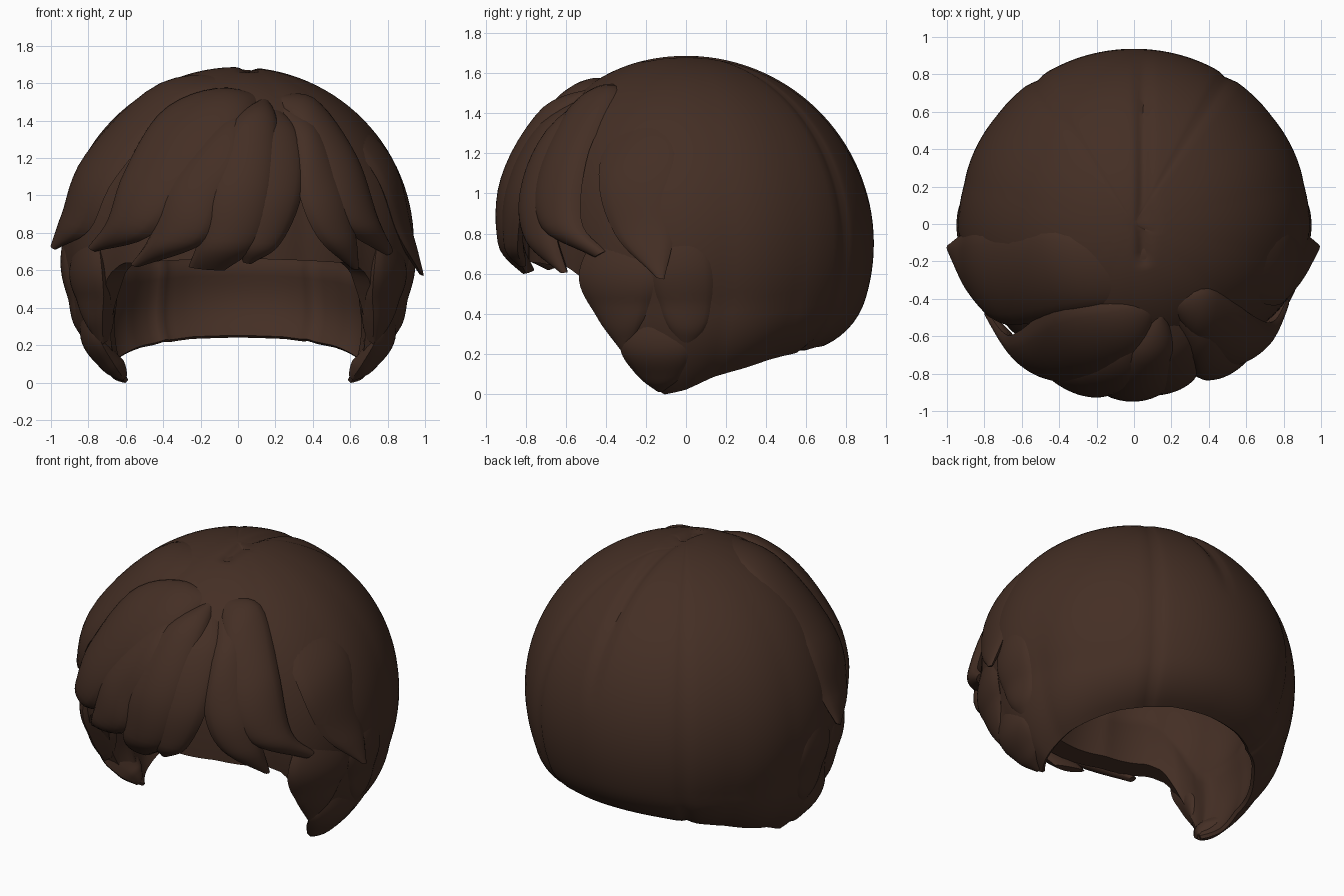
import bpy, bmesh, math
from mathutils import Vector

if "Cube" in bpy.data.objects:
    bpy.data.objects.remove(bpy.data.objects["Cube"])

C, R = 0.75, 0.925            # centre height and radius of the head sphere
mat = bpy.data.materials.new("dark brown hair")
mat.diffuse_color = (0.058, 0.028, 0.018, 1)
mat.use_nodes = True
mat.node_tree.nodes["Principled BSDF"].inputs["Base Color"].default_value = mat.diffuse_color


def finish(name, bm):
    for v in bm.verts:                               # widen the lower sides
        v.co.x *= 1 + .12 * min(1, max(0, (.45 - v.co.z) / .45))
    bmesh.ops.remove_doubles(bm, verts=bm.verts, dist=0.0005)
    bmesh.ops.recalc_face_normals(bm, faces=bm.faces)
    me = bpy.data.meshes.new(name)
    bm.to_mesh(me)
    bm.free()
    ob = bpy.data.objects.new(name, me)
    bpy.context.collection.objects.link(ob)
    me.materials.append(mat)
    bpy.context.view_layer.objects.active = ob
    ob.select_set(True)
    bpy.ops.object.shade_smooth_by_angle(angle=math.radians(40))
    ob.select_set(False)


def skin(bm, rows, closed):
    n = len(rows[0])
    for a, b in zip(rows, rows[1:]):
        for i in range(n if closed else n - 1):
            j = (i + 1) % n
            bm.faces.new((a[i], a[j], b[j], b[i]))


# --- cap: hollow dome with a hemline that varies around the head ---
HEM = [(0, .65), (46, .63), (53, .57), (59, .42), (66, .2), (72, .06), (78, .0),
       (90, .035), (110, .10), (135, .16), (160, .195), (180, .2)]


def hem(deg):
    for (a, za), (b, zb) in zip(HEM, HEM[1:]):
        if deg <= b:
            return za + (zb - za) * (deg - a) / (b - a)
    return HEM[-1][1]


def cap():
    bm = bmesh.new()
    N, M = 160, 44
    outer = [[] for _ in range(M + 1)]
    inner = [[] for _ in range(M + 1)]
    for i in range(N):
        az = 2 * math.pi * i / N                     # 0 is the front
        deg = math.degrees(az)
        deg = min(deg, 360 - deg)
        tmax = math.acos((hem(deg) - C) / R)
        front = max(0, math.cos(az))
        back = max(0, -math.cos(az))
        face = min(1, max(0, (72 - deg) / 15))       # thick rim around the face
        for k in range(M + 1):
            t = 0.01 + 0.99 * k / M
            th = tmax * t
            d = Vector((math.sin(az) * math.sin(th), -math.cos(az) * math.sin(th), math.cos(th)))
            r = R + .012 - .15 * front ** 2 * math.sin(th) ** 4
            r += .014 * (abs(math.sin(az * 7)) - .6) * min(1, t * t * 1.5) * (1 - back)
            r -= .08 * back * max(0, (t - .85) / .15) ** 2
            p = d * r
            if p.y > -.2 and d.z > -.1:              # parting seam
                r -= .025 * math.exp(-((p.x - .05) / .035) ** 2) * min(1, max(0, d.z - .2) * 2)
            for s in (148, 214):                     # back panel seams
                r -= .014 * math.exp(-((math.degrees(az) - s) / 2.2) ** 2) * min(1, t * 2)
            outer[k].append(bm.verts.new(d * r + Vector((0, 0, C))))
            rim = .02 + .10 * face
            thick = rim + (.20 - rim) * min(1, (1 - t) * 5)
            inner[k].append(bm.verts.new(d * (r - thick) + Vector((0, 0, C))))
    skin(bm, outer, True)
    skin(bm, inner, True)
    skin(bm, [outer[-1], inner[-1]], True)
    bm.faces.new(outer[0])
    bm.faces.new(inner[0])
    finish("hair_cap", bm)


# --- points on the head sphere seen from the front, side or top ---
def F(x, z, r=R):
    return Vector((x, -math.sqrt(max(.0004, r * r - x * x - (z - C) ** 2)), z - C))


def S(y, z, s=1, r=.935):
    return Vector((s * math.sqrt(max(.0004, r * r - y * y - (z - C) ** 2)), y, z - C))


def T(x, y, r=R):
    return Vector((x, y, math.sqrt(max(.0004, r * r - x * x - y * y))))


def spline(pts, t):
    n = len(pts) - 1
    f = min(t * n, n - 1e-6)
    i = int(f)
    f -= i
    p1, p2 = pts[i], pts[i + 1]
    p0 = pts[i - 1] if i else 2 * p1 - p2
    p3 = pts[i + 2] if i + 2 <= n else 2 * p2 - p1
    return .5 * (2 * p1 + (p2 - p0) * f + (2 * p0 - 5 * p1 + 4 * p2 - p3) * f * f
                 + (3 * p1 - p0 - 3 * p2 + p3) * f ** 3)


# --- lock: pillowy leaf between two edge curves lying on the sphere ---
def lock(name, a, b, h=.05, sink=.04, tip=0.0):
    bm = bmesh.new()
    M, W = 24, 12
    rows = []
    for k in range(M + 1):
        t = k / M
        pa, pb = spline(a, t), spline(b, t)
        ramp = min(1, t * 4 + .02) ** .5 * min(1, (1 - t) * 4 + .12) ** .5
        curl = tip * max(0, (t - .4) / .6) ** 1.3
        top, low = [], []
        for j in range(W + 1):
            u = j / W
            p = pa.lerp(pb, u)
            r = pa.length * (1 - u) + pb.length * u + curl
            q = (1 - (2 * u - 1) ** 2) ** .6
            d = p.normalized()
            top.append(bm.verts.new(d * (r - .01 + h * ramp * q) + Vector((0, 0, C))))
            if 0 < j < W:
                low.append(bm.verts.new(d * (r - .01 - sink * ramp * q) + Vector((0, 0, C))))
        rows.append(top + low[::-1])
    skin(bm, rows, True)
    bm.faces.new(rows[0])
    bm.faces.new(rows[-1])
    finish(name, bm)


cap()

# sweeping lock from the crown to the left temple
lock("left_sweep_lock",
     [T(.07, -.13), T(-.42, -.01), Vector((-.80, -.02, .46)), Vector((-.93, -.06, .15)), Vector((-1.0, -.11, -.01))],
     [T(.14, -.41), T(-.3, -.48), F(-.66, 1.1), F(-.80, .82), Vector((-.985, -.16, -.04))], .05)

# fringe locks fanning from the parting
root = Vector((.15, -.41, .775))
lock("fringe_left_outer",
     [root, T(-.12, -.41), T(-.42, -.44), F(-.62, 1.12), F(-.70, .87), F(-.80, .73)],
     [root, F(.06, 1.40), F(-.12, 1.2), F(-.32, .95), F(-.5, .77), F(-.77, .70)], .06)
lock("fringe_left_inner",
     [root, F(-.10, 1.40), F(-.38, 1.08), F(-.49, .78), F(-.60, .63)],
     [root, F(.05, 1.2), F(-.08, .95), F(-.2, .74), F(-.56, .61)], .06, .06, -.04)
lock("fringe_under_lock",
     [root, F(.05, 1.3), F(.02, 1.0), F(.0, .75), F(.03, .63)],
     [root, F(.33, 1.34), F(.35, 1.02), F(.24, .74), F(.08, .62)], .045, .05, -.09)
lock("fringe_centre",
     [root, F(-.04, 1.38), F(-.17, 1.05), F(-.23, .76), F(-.30, .60)],
     [root, F(.22, 1.38), F(.21, 1.05), F(.13, .75), F(-.08, .58)], .075, .05, -.10)
lock("fringe_right_inner",
     [root, F(.30, 1.25), F(.34, .98), F(.45, .76), F(.64, .60)],
     [root, F(.42, 1.38), F(.57, 1.05), F(.64, .8), F(.67, .60)], .055, .05, -.03)
lock("fringe_right_outer",
     [root, F(.32, 1.36), F(.45, 1.05), F(.58, .82), F(.80, .68)],
     [root, T(.40, -.33), F(.63, 1.22), F(.75, .87), F(.83, .71)], .06)

# right temple lock with a flicked tip
lock("right_temple_lock",
     [S(-.34, 1.48), S(-.44, 1.1), S(-.36, .8), S(-.15, .58, 1, 1.015)],
     [S(-.1, 1.5), S(-.02, 1.2), S(-.06, .8), S(-.11, .57, 1, 1.02)], .025)

# small side locks and sideburns, mirrored
for s, side in ((1, "right"), (-1, "left")):
    lock(side + "_ear_lock",
         [S(-.05, 1.0, s, .9), S(-.16, .65, s), S(-.13, .40, s), S(-.03, .22, s)],
         [S(.05, 1.0, s, .9), S(.14, .65, s), S(.13, .38, s), S(.03, .22, s)], .03)
    lock(side + "_cheek_lock",
         [S(-.4, .9, s, .88), S(-.54, .6, s, R), S(-.45, .38, s, R), S(-.32, .2, s)],
         [S(-.3, .9, s, .88), S(-.17, .6, s), S(-.2, .4, s), S(-.29, .2, s)], .025, .12)
    lock(side + "_sideburn",
         [S(-.2, .5, s, .88), S(-.33, .25, s), S(-.26, .1, s), S(-.15, .01, s)],
         [S(-.14, .5, s, .88), S(.02, .25, s), S(.0, .1, s), S(-.11, .01, s)], .03, .07)
